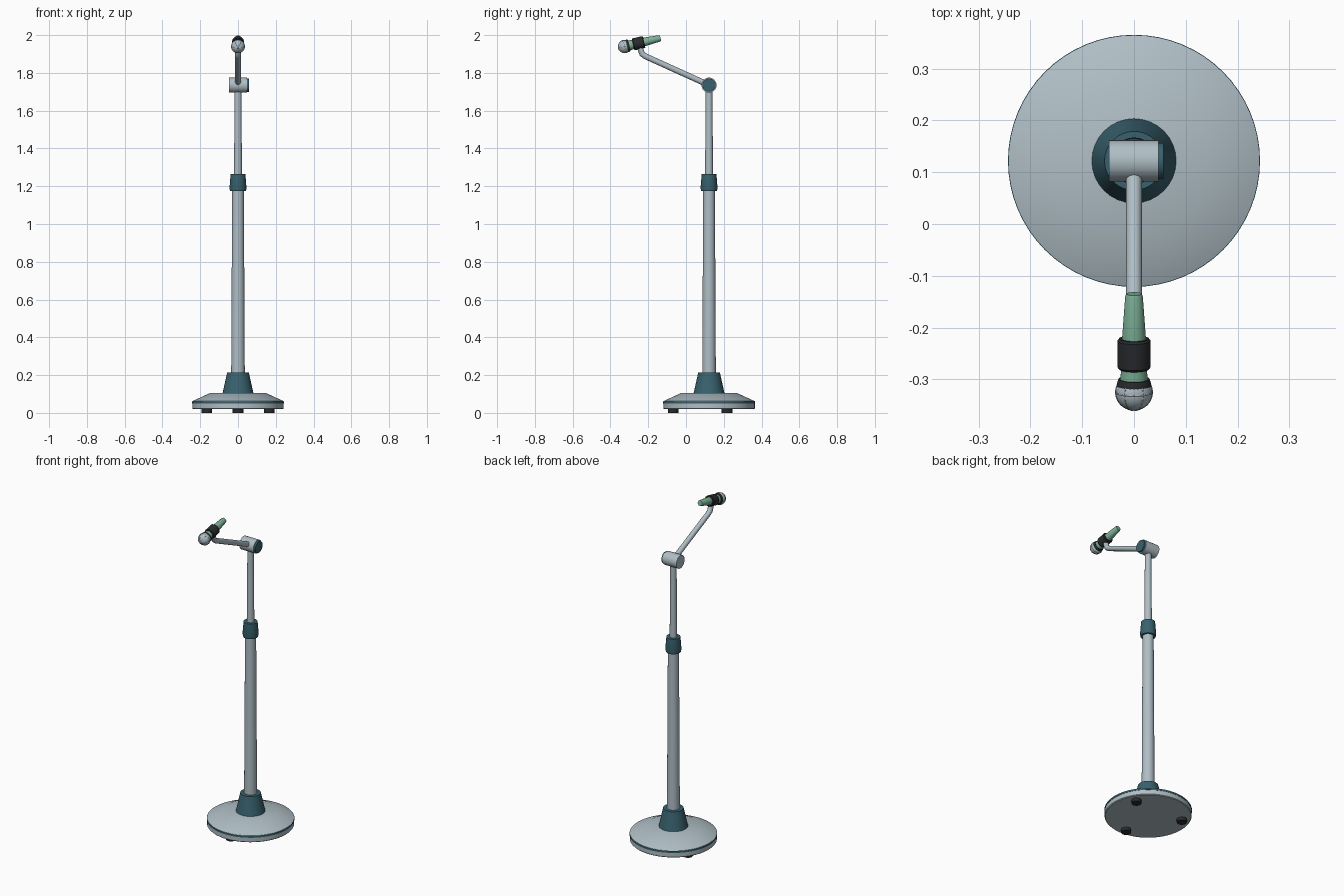
import bpy, bmesh, math
from mathutils import Matrix, Vector

cube = bpy.data.objects.get("Cube")
if cube:
    bpy.data.objects.remove(cube)


def material(name, rgb):
    m = bpy.data.materials.new(name)
    m.use_nodes = True
    m.diffuse_color = (*rgb, 1)
    m.node_tree.nodes["Principled BSDF"].inputs["Base Color"].default_value = (*rgb, 1)
    return m


METAL = material("pale_metal", (0.43, 0.515, 0.56))
TEAL = material("dark_teal", (0.04, 0.12, 0.155))
GREEN = material("soft_green", (0.205, 0.445, 0.314))
BLACK = material("black_rubber", (0.022, 0.024, 0.028))


def smooth(obj):
    bpy.ops.object.select_all(action="DESELECT")
    obj.select_set(True)
    bpy.context.view_layer.objects.active = obj
    bpy.ops.object.shade_smooth_by_angle(angle=math.radians(32))


def lathe(name, profile, mat, origin, axis=(0, 0, 1), sides=32):
    """Spin (radius, height) pairs about an axis and cap both ends."""
    bm = bmesh.new()
    rings = []
    for r, h in profile:
        angles = [math.tau * i / sides for i in range(sides)]
        rings.append([bm.verts.new((r * math.cos(a), r * math.sin(a), h)) for a in angles])
    for low, high in zip(rings, rings[1:]):
        for i in range(sides):
            j = (i + 1) % sides
            bm.faces.new((low[i], low[j], high[j], high[i]))
    bm.faces.new(rings[0][::-1])
    bm.faces.new(rings[-1])
    turn = Vector((0, 0, 1)).rotation_difference(Vector(axis)).to_matrix().to_4x4()
    bm.transform(Matrix.Translation(origin) @ turn)
    mesh = bpy.data.meshes.new(name)
    bm.to_mesh(mesh)
    bm.free()
    mesh.materials.append(mat)
    obj = bpy.data.objects.new(name, mesh)
    bpy.context.collection.objects.link(obj)
    smooth(obj)
    return obj


STAND_Y = 0.122
foot_of_stand = Vector((0, STAND_Y, 0))

# Weighted base with trim band and three rubber feet
lathe("base", [(0.238, 0.02), (0.242, 0.024), (0.242, 0.062), (0.148, 0.105)],
      METAL, foot_of_stand, sides=64)
lathe("base_band", [(0.2435, 0.05), (0.2435, 0.06)], TEAL, foot_of_stand, sides=64)
for k in range(3):
    a = math.radians(-90 + 120 * k)
    spot = foot_of_stand + 0.19 * Vector((math.cos(a), math.sin(a), 0))
    lathe(f"foot_{k + 1}", [(0.028, 0), (0.028, 0.022)], BLACK, spot, sides=20)

# Telescoping column
lathe("base_collar", [(0.082, 0.103), (0.057, 0.215)], TEAL, foot_of_stand)
lathe("lower_pole", [(0.036, 0.2), (0.031, 1.18)], METAL, foot_of_stand)
lathe("height_clamp", [(0.042, 1.174), (0.045, 1.19), (0.039, 1.265)], TEAL, foot_of_stand)
lathe("upper_pole", [(0.021, 1.25), (0.018, 1.72)], METAL, foot_of_stand, sides=24)

# Tilt joint and its knob
joint = Vector((0, STAND_Y, 1.735))
lathe("tilt_joint", [(0.04, -0.048), (0.04, 0.047)], METAL, joint, (1, 0, 0))
lathe("tilt_knob", [(0.035, 0.045), (0.035, 0.057)], TEAL, joint, (1, 0, 0))

# Bent boom arm
curve = bpy.data.curves.new("boom_arm", "CURVE")
curve.dimensions = "3D"
curve.bevel_depth = 0.0155
curve.bevel_resolution = 4
curve.use_fill_caps = True
path = curve.splines.new("POLY")
bends = [(STAND_Y - 0.01, 1.74), (-0.215, 1.888), (-0.232, 1.9), (-0.25, 1.95)]
path.points.add(len(bends) - 1)
for point, (y, z) in zip(path.points, bends):
    point.co = (0, y, z, 1)
curve.materials.append(METAL)
bpy.context.collection.objects.link(bpy.data.objects.new("boom_arm", curve))

# Microphone body, clip and collar along the tilted axis
head = Vector((0, -0.325, 1.94))
tilt = math.radians(13)
axis = Vector((0, math.cos(tilt), math.sin(tilt)))
lathe("microphone_handle", [(0.028, 0.015), (0.024, 0.05), (0.0235, 0.1), (0.017, 0.19), (0.015, 0.195)],
      GREEN, head, axis)
lathe("microphone_clip", [(0.029, 0.046), (0.032, 0.05), (0.032, 0.102), (0.029, 0.106)],
      BLACK, head, axis)
lathe("grille_collar", [(0.033, 0.011), (0.033, 0.018), (0.03, 0.026)], BLACK, head, axis)

# Round grille with raised ribs
bpy.ops.mesh.primitive_uv_sphere_add(segments=32, ring_count=16, radius=0.0355, location=head)
grille = bpy.context.object
grille.name = "grille"
grille.data.materials.append(METAL)
smooth(grille)
side = Vector((1, 0, 0))
up = side.cross(axis)
normals = [axis]
for k in range(3):
    a = math.radians(60 * k)
    normals.append(side * math.sin(a) + up * math.cos(a))
for k, normal in enumerate(normals):
    bpy.ops.mesh.primitive_torus_add(
        major_radius=0.0352, minor_radius=0.0014, major_segments=40, minor_segments=6,
        location=head, rotation=Vector((0, 0, 1)).rotation_difference(normal).to_euler())
    rib = bpy.context.object
    rib.name = f"grille_rib_{k + 1}"
    rib.data.materials.append(METAL)
    smooth(rib)
